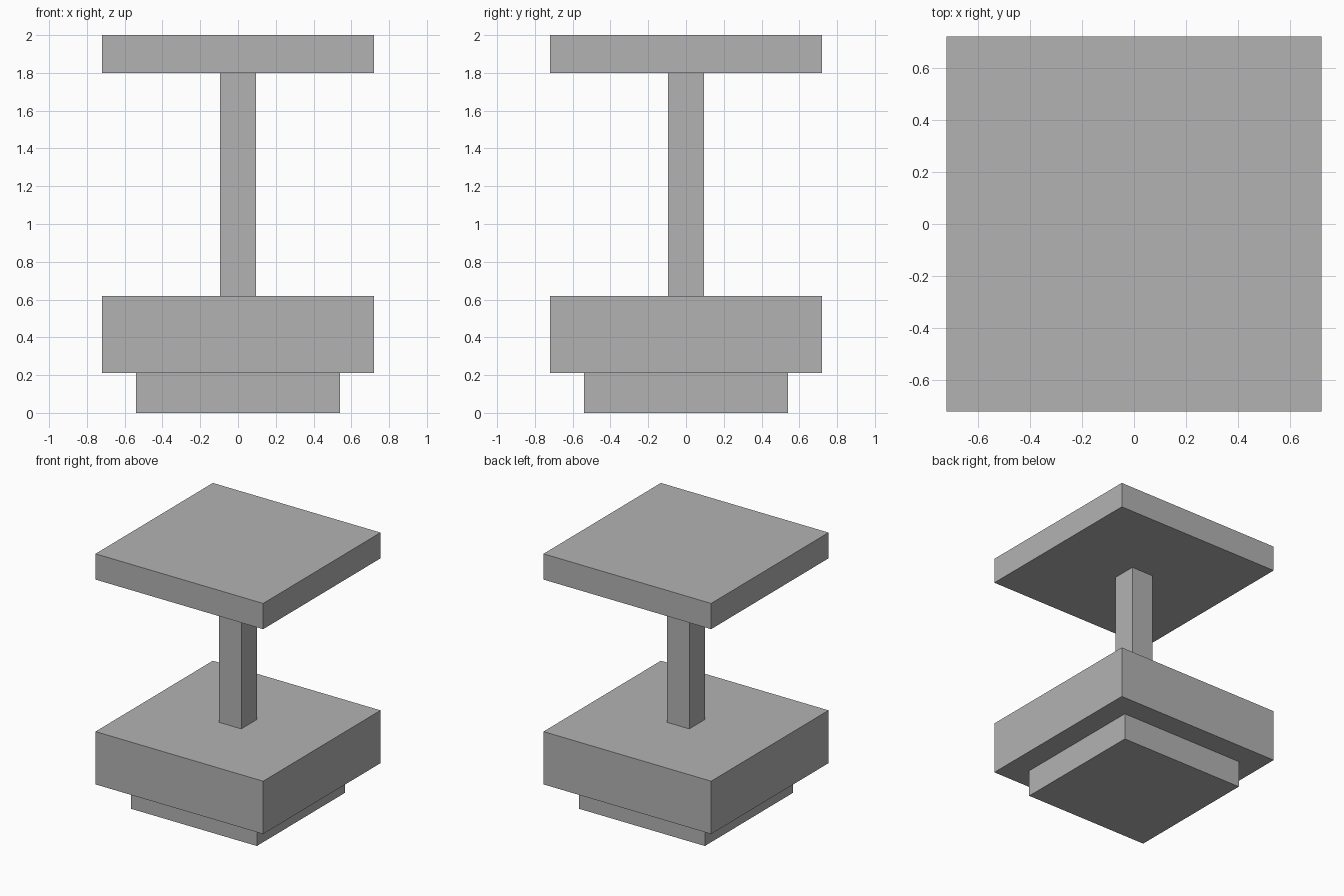
import bpy

# Remove the default cube
cube = bpy.data.objects.get("Cube")
if cube:
    bpy.data.objects.remove(cube, do_unlink=True)

# Single grey material
grey = bpy.data.materials.new("plain_grey")
grey.use_nodes = True
colour = (0.45, 0.45, 0.45, 1.0)
grey.diffuse_color = colour
grey.node_tree.nodes["Principled BSDF"].inputs["Base Color"].default_value = colour


def square_block(name, width, bottom, top):
    """Square block centred on the z axis, spanning bottom to top."""
    bpy.ops.mesh.primitive_cube_add(size=1, location=(0, 0, (bottom + top) / 2))
    block = bpy.context.object
    block.name = name
    block.scale = (width, width, top - bottom)
    bpy.ops.object.transform_apply(location=False, rotation=False, scale=True)
    block.data.materials.append(grey)
    return block


# Stacked parts, from the ground up
square_block("foot", 1.08, 0.0, 0.21)
square_block("lower_slab", 1.44, 0.21, 0.62)
square_block("column", 0.19, 0.62, 1.8)
square_block("top_slab", 1.44, 1.8, 2.0)
